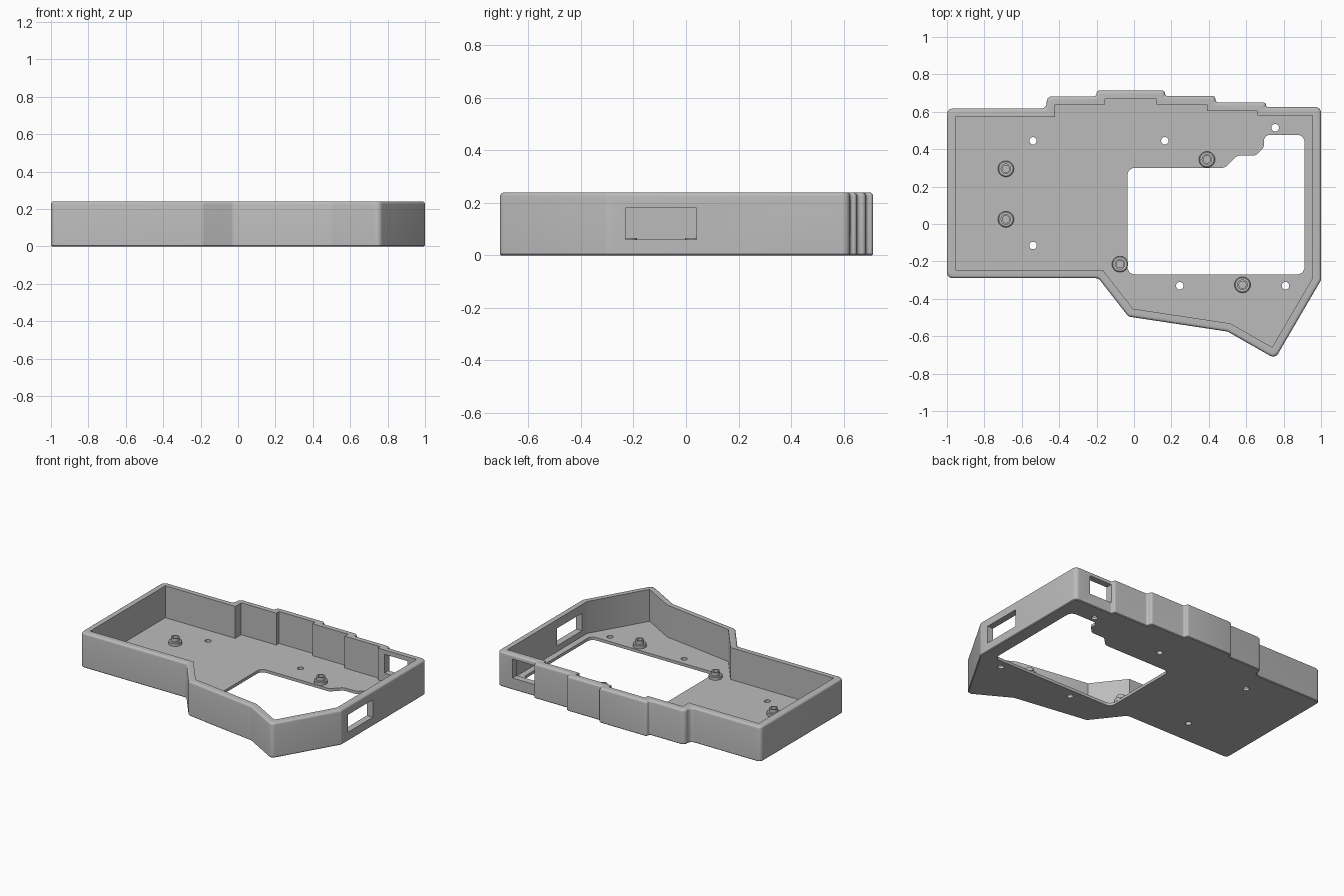
import bpy, bmesh, math
from mathutils import Vector

if "Cube" in bpy.data.objects:
    bpy.data.objects.remove(bpy.data.objects["Cube"])

HEIGHT, WALL, FLOOR = 0.24, 0.045, 0.02

grey = bpy.data.materials.new("case grey")
grey.use_nodes = True
GREY = (0.5, 0.5, 0.5, 1)
grey.diffuse_color = GREY
grey.node_tree.nodes["Principled BSDF"].inputs["Base Color"].default_value = GREY


def offset(points, d):
    """Move every edge of a counter-clockwise outline inward by d."""
    result = []
    for i, p in enumerate(points):
        a = (p - points[i - 1]).normalized()
        b = (points[(i + 1) % len(points)] - p).normalized()
        na, nb = Vector((-a.y, a.x)), Vector((-b.y, b.x))
        result.append(p + (na + nb) * d / (1 + na.dot(nb)))
    return result


def fillet(points, radius, steps=5):
    """Round the corners of an outline with arcs."""
    result = []
    for i, p in enumerate(points):
        a, b = points[i - 1] - p, points[(i + 1) % len(points)] - p
        half = a.angle(b) / 2
        cut = min(radius / math.tan(half), 0.48 * a.length, 0.48 * b.length)
        r = cut * math.tan(half)
        a.normalize()
        b.normalize()
        centre = p + (a + b).normalized() * (r / math.sin(half))
        start, end = p + a * cut - centre, p + b * cut - centre
        turn = start.angle_signed(end)
        for k in range(steps + 1):
            t = -turn * k / steps
            c, s = math.cos(t), math.sin(t)
            result.append(centre + Vector((start.x * c - start.y * s,
                                           start.x * s + start.y * c)))
    return result


def loft(name, rings):
    """Closed solid through stacked (outline, z) rings of equal point count."""
    bm = bmesh.new()
    loops = [[bm.verts.new((p.x, p.y, z)) for p in pts] for pts, z in rings]
    bm.faces.new(loops[0][::-1])
    bm.faces.new(loops[-1])
    for low, high in zip(loops, loops[1:]):
        for i in range(len(low)):
            j = (i + 1) % len(low)
            bm.faces.new((low[i], low[j], high[j], high[i]))
    bmesh.ops.recalc_face_normals(bm, faces=bm.faces)
    mesh = bpy.data.meshes.new(name)
    bm.to_mesh(mesh)
    bm.free()
    mesh.materials.append(grey)
    obj = bpy.data.objects.new(name, mesh)
    bpy.context.collection.objects.link(obj)
    return obj


def circle(x, y, r, n=24):
    return [Vector((x + r * math.cos(math.tau * k / n),
                    y + r * math.sin(math.tau * k / n))) for k in range(n)]


def rect(x0, x1, y0, y1):
    return [Vector(p) for p in ((x0, y0), (x1, y0), (x1, y1), (x0, y1))]


def select(obj):
    bpy.ops.object.select_all(action='DESELECT')
    obj.select_set(True)
    bpy.context.view_layer.objects.active = obj


def carve(target, cutter):
    cutter.hide_render = True
    mod = target.modifiers.new("cut", 'BOOLEAN')
    mod.operation, mod.solver, mod.object = 'DIFFERENCE', 'EXACT', cutter
    select(target)
    bpy.ops.object.modifier_apply(modifier=mod.name)
    bpy.data.objects.remove(cutter)


def smooth(obj):
    select(obj)
    bpy.ops.object.shade_smooth_by_angle(angle=math.radians(35))


# Tray outline, counter-clockwise from the front left corner
outline = [Vector(p) for p in (
    (-1, -.29), (-.19, -.29), (-.03, -.495), (.5, -.575), (.755, -.72),
    (1, -.3), (1, .625), (.705, .625), (.705, .65), (.435, .65),
    (.435, .685), (.165, .685), (.165, .713), (-.2, .713), (-.2, .683),
    (-.467, .683), (-.467, .617), (-1, .617))]

# Tray body with a small bottom chamfer and a rounded top rim
rim = 0.015
rounded = fillet(outline, 0.03)
rings = [(offset(rounded, 0.005), 0), (rounded, 0.005)]
for k in range(5):
    a = math.pi / 2 * k / 4
    rings.append((fillet(offset(outline, rim * (1 - math.cos(a))), 0.03),
                  HEIGHT - rim + rim * math.sin(a)))
tray = loft("tray", rings)

# Hollow inside
inner = offset(outline, WALL)
carve(tray, loft("cavity_cutter", [(inner, FLOOR), (inner, HEIGHT + .1)]))

# Large floor opening
opening = fillet([Vector(p) for p in (
    (-.035, -.27), (.912, -.27), (.912, .477), (.695, .477), (.695, .41),
    (.65, .365), (.55, .365), (.485, .3), (-.035, .3))], 0.04)
carve(tray, loft("opening_cutter", [(opening, -.1), (opening, .05)]))

# Port windows in the side and back walls
side = rect(.9, 1.1, -.23, .04)
carve(tray, loft("side_port_cutter", [(side, .06), (side, .18)]))
back = rect(.71, .885, .54, .75)
carve(tray, loft("back_port_cutter", [(back, .08), (back, .21)]))

# Screw holes in the floor
for x, y in ((-.54, .445), (.165, .445), (.755, .515),
             (-.54, -.115), (.245, -.33), (.81, -.33)):
    hole = circle(x, y, 0.02)
    carve(tray, loft("hole_cutter", [(hole, -.1), (hole, .1)]))
smooth(tray)

# Stepped standoffs with a blind hole
for n, (x, y) in enumerate(((-.685, .295), (-.685, .025), (-.075, -.215),
                            (.39, .345), (.58, -.325)), 1):
    profile = ((.043, .015), (.043, .038), (.038, .042), (.028, .042),
               (.028, .066), (.019, .066), (.019, .03))
    smooth(loft(f"standoff_{n}", [(circle(x, y, r), z) for r, z in profile]))
